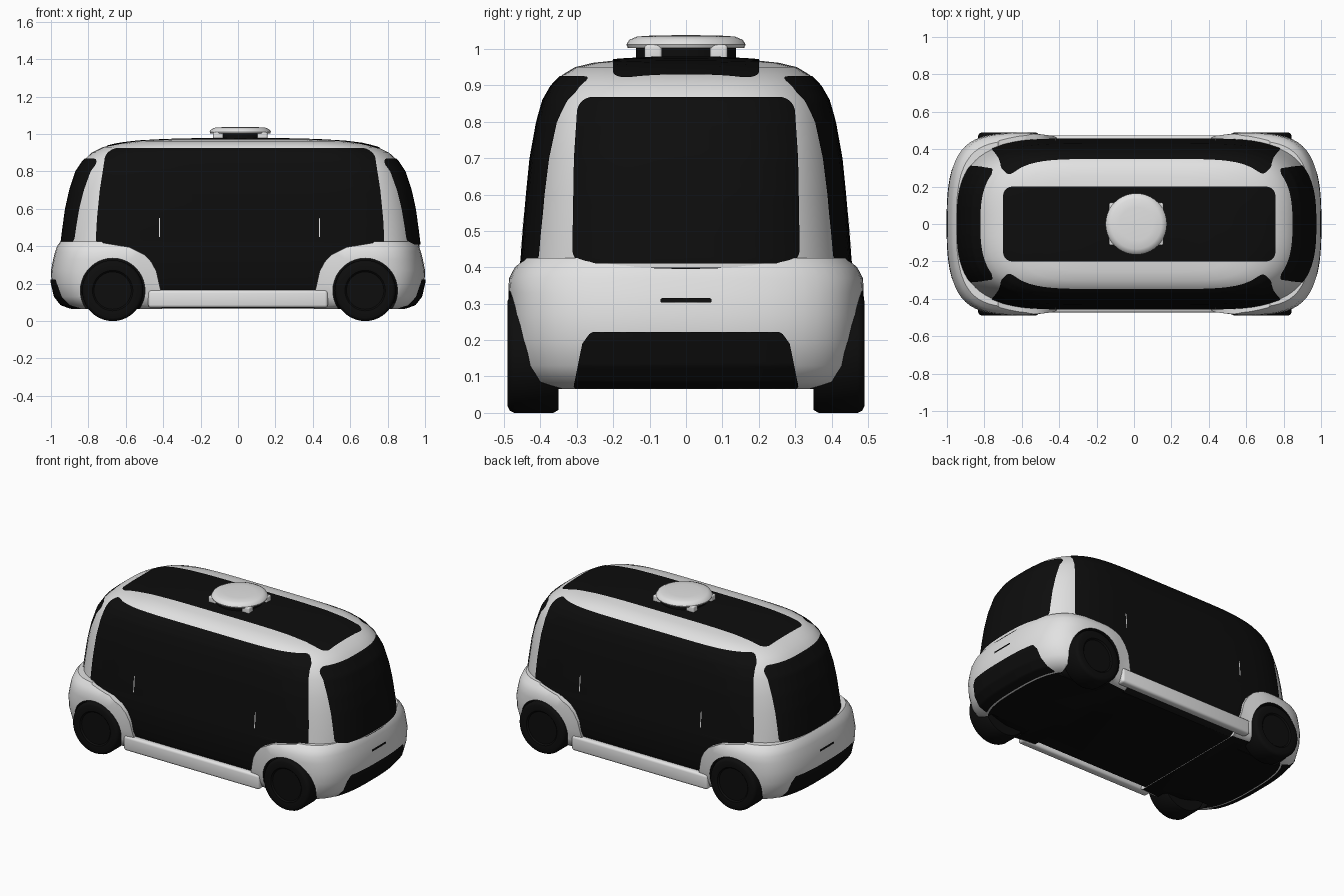
import bpy, bmesh, math
from mathutils import Vector

if "Cube" in bpy.data.objects:
    bpy.data.objects.remove(bpy.data.objects["Cube"])


def material(name, c):
    m = bpy.data.materials.new(name)
    m.diffuse_color = (c, c, c, 1)
    m.use_nodes = True
    m.node_tree.nodes["Principled BSDF"].inputs["Base Color"].default_value = m.diffuse_color
    return m


WHITE = material("white paint", 0.76)
BLACK = material("black glass and trim", 0.004)

# Shells: (height, half length, half width) rows, plan exponents, centre x
CABIN = dict(p=6, q=2.7, cx=0.013, rows=[
    (.068, .86, .38), (.1, .9, .42), (.2, .93, .455), (.4, .957, .453), (.42, .957, .45),
    (.5, .947, .444), (.6, .933, .435), (.7, .911, .425), (.8, .878, .407), (.86, .838, .39),
    (.9, .795, .367), (.93, .735, .338), (.95, .65, .305), (.962, .55, .255),
    (.97, .4, .18), (.975, .2, .09), (.977, .02, .01)])
LOWER = dict(p=10, q=2.7, cx=0, rows=[
    (.065, .89, .42), (.085, .945, .455), (.13, .98, .475), (.2, .997, .485), (.27, 1, .49),
    (.33, .988, .49), (.37, .978, .488), (.4, .968, .472), (.425, .95, .45)])
WHEEL_X, WHEEL_Z = (-0.67, 0.68), 0.163


def lerp_table(t, rows):
    """Interpolate every column of rows at t (first column)."""
    t = min(max(t, rows[0][0]), rows[-1][0])
    for r0, r1 in zip(rows, rows[1:]):
        if t <= r1[0]:
            k = (t - r0[0]) / (r1[0] - r0[0])
            return [a + (b - a) * k for a, b in zip(r0[1:], r1[1:])]


def half_width(sh, x, z):
    a, b = lerp_table(z, sh["rows"])
    u = min(abs(x - sh["cx"]) / a, 1)
    return b * (1 - u ** sh["p"]) ** (1 / sh["q"])


def half_length(sh, y, z):
    a, b = lerp_table(z, sh["rows"])
    return a * (1 - min(abs(y) / b, 1) ** sh["q"]) ** (1 / sh["p"])


def roof_height(x, y):
    lo, hi = .6, .977
    for _ in range(30):
        mid = (lo + hi) / 2
        if half_width(CABIN, x, mid) > abs(y):
            lo = mid
        else:
            hi = mid
    return lo


def finish(bm, name, mats, fix=True):
    if fix:
        bmesh.ops.recalc_face_normals(bm, faces=bm.faces)
    me = bpy.data.meshes.new(name)
    bm.to_mesh(me)
    bm.free()
    ob = bpy.data.objects.new(name, me)
    bpy.context.collection.objects.link(ob)
    for m in mats:
        me.materials.append(m)
    return ob


def bridge(bm, rings):
    n = len(rings[0])
    for r0, r1 in zip(rings, rings[1:]):
        for i in range(n):
            bm.faces.new((r0[i], r0[(i + 1) % n], r1[(i + 1) % n], r1[i]))
    bm.faces.new(rings[0])
    bm.faces.new(rings[-1])


def shell(name, sh, pinch=0, n=56):
    bm, rings = bmesh.new(), []
    for z, a, b in sh["rows"]:
        ring = []
        for i in range(2 * n):
            x = sh["cx"] - a * math.cos(math.pi * i / n)
            y = half_width(sh, x, z) if i % n else 0
            k = min(max((abs(x) - .4) / .2, 0), 1)
            y *= 1 - pinch * (1 - k * k * (3 - 2 * k))
            ring.append(bm.verts.new((x, y if i < n else -y, z)))
        rings.append(ring)
    bridge(bm, rings)
    return finish(bm, name, [WHITE, BLACK])


def lathe(name, profile, mat, loc, axis="Z", n=40):
    """Spin (radius, height) points; axis +Y/-Y lays it on its side."""
    bm, rings = bmesh.new(), []
    for r, h in profile:
        ring = []
        for i in range(n):
            t = 2 * math.pi * i / n
            c, s = r * math.cos(t), r * math.sin(t)
            co = (c, s, h) if axis == "Z" else (c, h if axis == "+Y" else -h, s)
            ring.append(bm.verts.new(Vector(co) + Vector(loc)))
        rings.append(ring)
    bridge(bm, rings)
    return finish(bm, name, [mat])


def box(name, lo, hi, mat, bevel):
    bm = bmesh.new()
    bmesh.ops.create_cube(bm, size=1)
    for v in bm.verts:
        v.co = [(l + h) / 2 + c * (h - l) for c, l, h in zip(v.co, lo, hi)]
    bmesh.ops.bevel(bm, geom=bm.edges[:], offset=bevel, segments=3, profile=.5, affect='EDGES')
    return finish(bm, name, [mat])


def panel(name, mat, place, widths, mid=0, r=.04, cols=32, rows=40):
    """Thin plate on a surface: half widths per v, rounded corners, place(u, v) -> point."""
    v0, v1 = widths[0][0], widths[-1][0]
    bm, grid = bmesh.new(), []
    for j in range(rows + 1):
        v = v0 + (v1 - v0) * (1 - math.cos(math.pi * j / rows)) / 2
        d = max(r - min(v - v0, v1 - v), 0)
        w = lerp_table(v, widths)[0] - (r - math.sqrt(max(r * r - d * d, 0)))
        grid.append([bm.verts.new(place(mid + w * (2 * i / cols - 1), v)) for i in range(cols + 1)])
    for g0, g1 in zip(grid, grid[1:]):
        for i in range(cols):
            bm.faces.new((g0[i], g0[i + 1], g1[i + 1], g1[i]))
    bm.normal_update()
    if sum(f.normal.dot(f.calc_center_median() - Vector((0, 0, .5))) * f.calc_area() for f in bm.faces) < 0:
        bmesh.ops.reverse_faces(bm, faces=bm.faces)
    return finish(bm, name, [mat], fix=False)


def boolean(ob, cutter, op):
    cutter.hide_render = True
    m = ob.modifiers.new("cut", 'BOOLEAN')
    m.object, m.operation, m.solver = cutter, op, 'EXACT'
    bpy.context.view_layer.objects.active = ob
    bpy.ops.object.modifier_apply(modifier=m.name)
    bpy.data.objects.remove(cutter)


# Cabin: white above, black below the waist
cabin = shell("cabin", CABIN)
for f in cabin.data.polygons:
    f.material_index = int(f.center.z < .4)

# Bumpers with fenders: lower shell trimmed to the fender outline, wheel wells cut
bumpers = shell("bumpers_and_fenders", LOWER, pinch=.04)
outline = [(.4, 0), (.415, .17), (.436, .265), (.462, .315), (.5, .355), (.58, .395),
           (.72, .418), (.8, .5), (1.2, .5), (1.2, 0)]
bm = bmesh.new()
for s in (-1, 1):
    bridge(bm, [[bm.verts.new((s * x, y, z)) for x, z in outline] for y in (-.6, .6)])
boolean(bumpers, finish(bm, "fender_cutter", []), 'INTERSECT')
for wx in WHEEL_X:
    for ax in ("+Y", "-Y"):
        c = lathe("well_cutter", [(.173, .3), (.173, .6)], BLACK, (wx, 0, WHEEL_Z), ax)
        boolean(bumpers, c, 'DIFFERENCE')
for f in bumpers.data.polygons:
    c, n = f.center, f.normal
    near = min(math.hypot(c.x - wx, c.z - WHEEL_Z) for wx in WHEEL_X) < .18
    well = near and (abs(n.y) < .1 or abs(c.y) < .31)
    f.material_index = int(well or n.z < -.97)

# Wheels
tyre = [(.01, .478), (.1, .478), (.108, .486), (.145, .49), (.157, .484), (.163, .472),
        (.163, .365), (.155, .35), (.01, .35)]
for wx, end in zip(WHEEL_X, ("left", "right")):
    for ax, side in (("-Y", "front"), ("+Y", "back")):
        lathe(f"wheel_{side}_{end}", tyre, BLACK, (wx, 0, WHEEL_Z), ax)

# Side glass, door seams' light strips and sills
for s, side in ((-1, "front"), (1, "back")):
    def on_side(x, z, off=.005):
        return (x, s * (half_width(CABIN, x, z) + off), z)
    panel(f"side_glass_{side}", BLACK, on_side,
          [(.39, .6), (.42, .772), (.55, .765), (.7, .75), (.88, .722), (.925, .705)], mid=.011, r=.05)
    for x in (-.42, .435):
        panel(f"door_strip_{side}", WHITE, lambda u, v: on_side(u, v, .008),
              [(.45, .003), (.55, .003)], mid=x, r=.001, cols=1, rows=8)
    y0, y1 = sorted((s * .42, s * .474))
    box(f"sill_{side}", (-.48, y0, .072), (.48, y1, .165), WHITE, .015)

# End glass, bumper grilles and slots
for s, end in ((-1, "left"), (1, "right")):
    def on_cabin_end(y, z):
        return (CABIN["cx"] + s * (half_length(CABIN, y, z) + .005), y, z)

    def on_bumper(y, z):
        return (s * (half_length(LOWER, y, z) + .004), y, z)
    panel(f"end_glass_{end}", BLACK, on_cabin_end, [(.41, .313), (.7, .308), (.868, .297)])
    w = .025 if s < 0 else 0
    panel(f"grille_{end}", BLACK, on_bumper, [(.067, .31 + w), (.19, .285 + w), (.222, .262 + w)], r=.008)
    panel(f"slot_{end}", BLACK, on_bumper, [(.303, .07), (.315, .07)], r=.004)

# Roof panel
panel("roof_panel", BLACK, lambda x, y: (x, y, roof_height(x, y) + .004),
      [(-.2, .728), (.2, .728)], mid=.028, r=.05)

# Roof sensor pod: black core, white cap on four legs
POD = (.012, 0, 0)
lathe("sensor_core", [(.138, .95), (.138, 1.012)], BLACK, POD)
lathe("sensor_cap", [(.14, 1.005), (.16, 1.003), (.164, 1.012), (.156, 1.025), (.135, 1.034),
                     (.09, 1.037), (.01, 1.038)], WHITE, POD)
for sx in (-1, 1):
    for sy in (-1, 1):
        x, y = POD[0] + sx * .118, sy * .09
        box("sensor_leg", (x - .027, y - .024, .96), (x + .027, y + .024, 1.012), WHITE, .008)

# Smooth shading with sharp edges kept
bpy.ops.object.select_all(action='SELECT')
bpy.context.view_layer.objects.active = cabin
bpy.ops.object.shade_smooth_by_angle(angle=math.radians(38))
